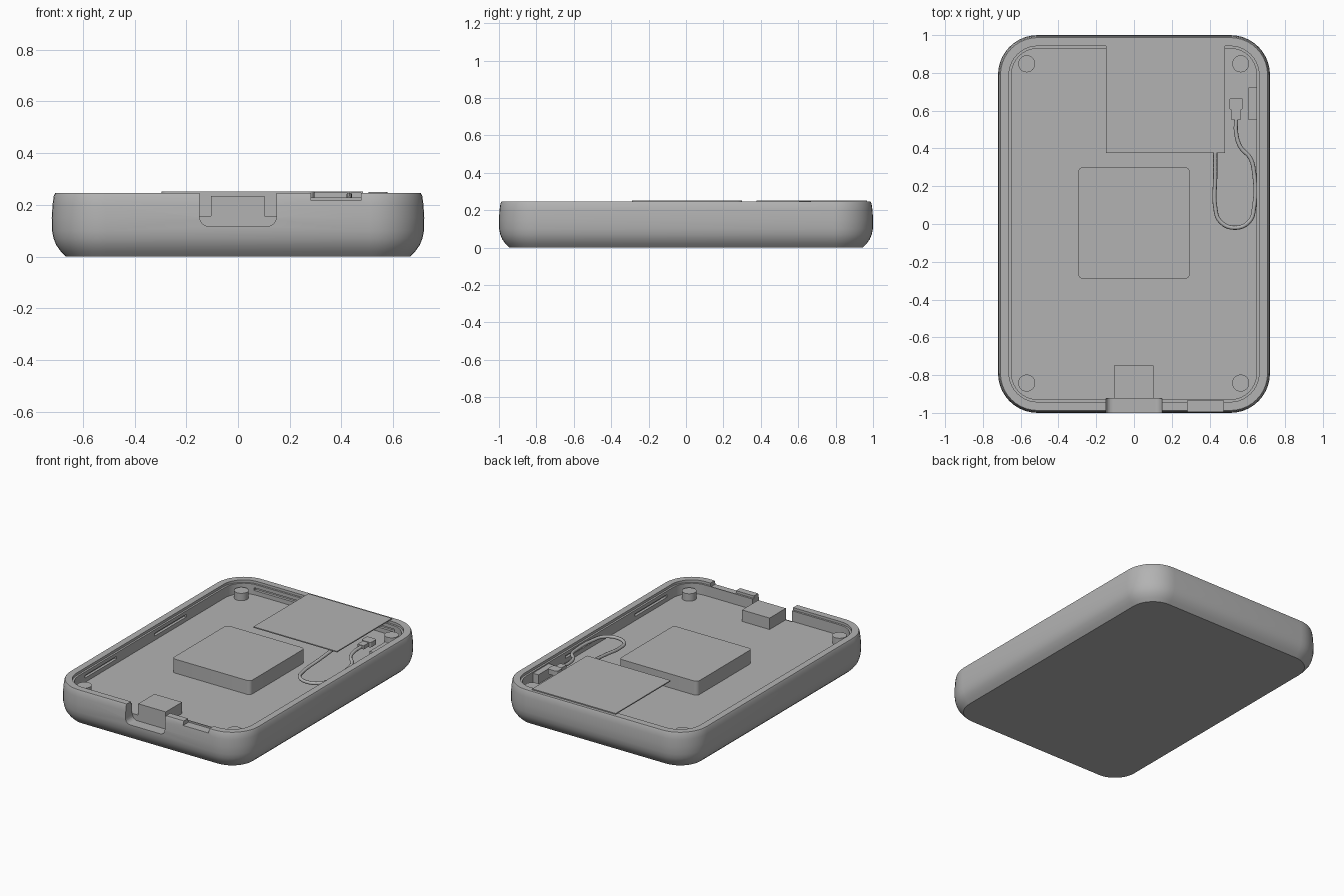
import bpy, bmesh, math
from mathutils import Vector

cube = bpy.data.objects.get("Cube")
if cube:
    bpy.data.objects.remove(cube, do_unlink=True)

grey = bpy.data.materials.new("plain grey")
grey.use_nodes = True
GREY = (0.45, 0.45, 0.45, 1)
grey.diffuse_color = GREY
grey.node_tree.nodes["Principled BSDF"].inputs["Base Color"].default_value = GREY

FLOOR = 0.157
RIM = 0.245


def finish(name, bm, smooth=True):
    bmesh.ops.recalc_face_normals(bm, faces=bm.faces)
    mesh = bpy.data.meshes.new(name)
    bm.to_mesh(mesh)
    bm.free()
    mesh.materials.append(grey)
    obj = bpy.data.objects.new(name, mesh)
    bpy.context.collection.objects.link(obj)
    if smooth:
        shade(obj)
    return obj


def shade(obj):
    bpy.ops.object.select_all(action='DESELECT')
    obj.select_set(True)
    bpy.context.view_layer.objects.active = obj
    bpy.ops.object.shade_smooth_by_angle(angle=math.radians(32))


def rounded(hx, hy, r, z, cx=0, cy=0, seg=10):
    """Points of a rounded rectangle at height z."""
    pts = []
    for k, (sx, sy) in enumerate([(1, 1), (-1, 1), (-1, -1), (1, -1)]):
        for i in range(seg + 1):
            a = math.pi / 2 * (k + i / seg)
            pts.append(Vector((cx + sx * (hx - r) + r * math.cos(a),
                               cy + sy * (hy - r) + r * math.sin(a), z)))
    return pts


def loft(name, loops):
    bm = bmesh.new()
    rings = [[bm.verts.new(p) for p in loop] for loop in loops]
    for a, b in zip(rings, rings[1:]):
        for i in range(len(a)):
            j = (i + 1) % len(a)
            bm.faces.new((a[i], a[j], b[j], b[i]))
    bm.faces.new(rings[0])
    bm.faces.new(rings[-1])
    return finish(name, bm)


def box(name, x0, x1, y0, y1, z0, z1):
    bm = bmesh.new()
    bmesh.ops.create_cube(bm, size=1)
    for v in bm.verts:
        v.co = ((x0 + x1) / 2 + v.co.x * (x1 - x0),
                (y0 + y1) / 2 + v.co.y * (y1 - y0),
                (z0 + z1) / 2 + v.co.z * (z1 - z0))
    return finish(name, bm, False)


def cut(target, cutter):
    mod = target.modifiers.new("cut", 'BOOLEAN')
    mod.operation, mod.solver, mod.object = 'DIFFERENCE', 'EXACT', cutter
    cutter.hide_render = True
    bpy.context.view_layer.objects.active = target
    bpy.ops.object.modifier_apply(modifier=mod.name)
    bpy.data.objects.remove(cutter, do_unlink=True)


# Tray shell: curved outside, stepped rim, flat floor
profile = [(0, .055), (.02, .035), (.045, .017), (.07, .007), (.1, .001),
           (.15, 0), (.2, .003), (.235, .008), (RIM, .013),
           (RIM, .058), (.228, .058), (.228, .071), (FLOOR, .071)]
tray = loft("tray_shell", [rounded(.72 - d, 1 - d, .21 - d, z) for z, d in profile])

# Port opening in the front wall with rounded lower corners
notch = box("notch_cutter", -.148, .148, -1.1, -.924, .117, .4)
bm = bmesh.new()
bm.from_mesh(notch.data)
low = [e for e in bm.edges if all(v.co.z < .2 for v in e.verts)
       and abs(e.verts[0].co.y - e.verts[1].co.y) > .1]
bmesh.ops.bevel(bm, geom=low, offset=.035, segments=6, profile=.5, affect='EDGES')
bm.to_mesh(notch.data)
bm.free()
cut(tray, notch)

# Shallow slot in the front rim
cut(tray, box("slot_cutter", .283, .475, -1.1, -.935, .217, .4))

# Clip recesses in the side and back walls
for s in (-1, 1):
    for y in (-.55, .2):
        xs = sorted((s * .63, s * .667))
        cut(tray, box("clip_cutter", *xs, y - .17, y + .17, .186, .204))
    cut(tray, box("clip_cutter", s * .36 - .17, s * .36 + .17, .91, .947, .186, .204))
shade(tray)

# Main central module
loft("central_block", [rounded(.295, .295, .025, z, 0, .005, 5)
                       for z in (FLOOR - .005, .252)])

# Thin cover plate resting on the back rim
box("thin_plate", -.147, .483, .376, .967, .245, .252)

# Port housing and side wall bracket
box("port_housing", -.105, .103, -.925, -.75, FLOOR - .01, .235)
box("side_bracket", .607, .655, .55, .722, FLOOR - .01, .22)

# Corner posts
for name, x, y in (("back_right_post", -.568, .848), ("back_left_post", .565, .848),
                   ("front_right_post", -.568, -.842), ("front_left_post", .565, -.842)):
    loft(name, [rounded(.045, .045, .0449, z, x, y, 8) for z in (FLOOR - .005, .207)])

# Cable plug: wide head and narrower neck
loft("plug_head", [rounded(.036, .032, .012, z, .541, .636, 3) for z in (.215, .249)])
box("plug_neck", .517, .563, .55, .61, .22, .245)

# Looped cable from the plate to the plug
path = [(.43, .4, .238), (.43, .25, .225), (.43, .09, .212), (.455, .015, .208),
        (.535, -.02, .208), (.612, .015, .208), (.636, .09, .208), (.636, .27, .213),
        (.615, .35, .218), (.565, .405, .223), (.541, .48, .228), (.541, .56, .232)]
curve = bpy.data.curves.new("cable", 'CURVE')
curve.dimensions = '3D'
curve.bevel_depth = .011
curve.bevel_resolution = 2
curve.resolution_u = 6
curve.use_fill_caps = True
spline = curve.splines.new('BEZIER')
spline.bezier_points.add(len(path) - 1)
for point, co in zip(spline.bezier_points, path):
    point.co = co
    point.handle_left_type = point.handle_right_type = 'AUTO'
curve.materials.append(grey)
bpy.context.collection.objects.link(bpy.data.objects.new("cable", curve))
